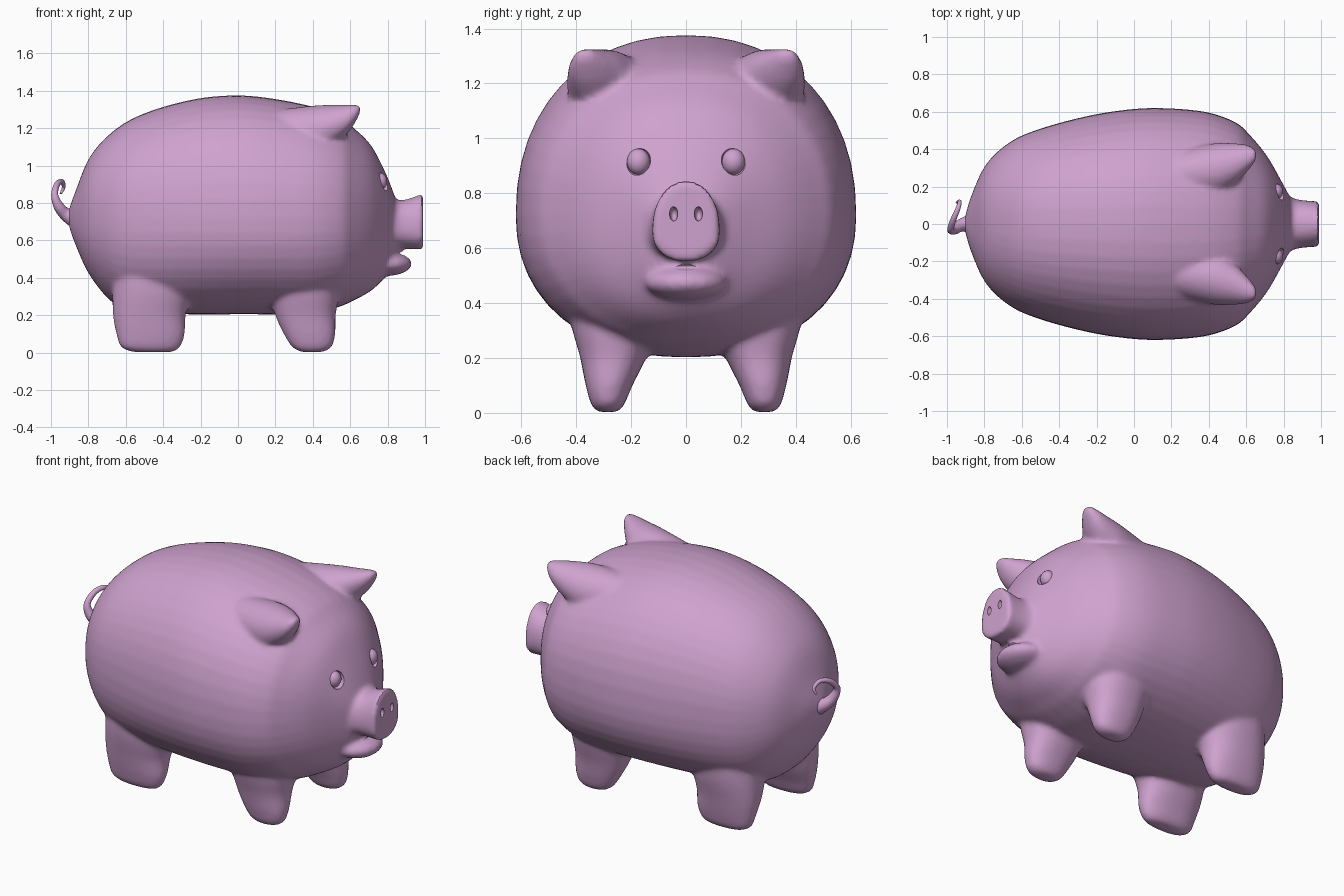
import bpy, bmesh
from math import cos, sin, pi
from mathutils import Vector

if "Cube" in bpy.data.objects:
    bpy.data.objects.remove(bpy.data.objects["Cube"])

pink = bpy.data.materials.new("pink")
pink.diffuse_color = (0.62, 0.36, 0.62, 1)
pink.use_nodes = True
pink.node_tree.nodes["Principled BSDF"].inputs["Base Color"].default_value = pink.diffuse_color


def catmull(rows, steps=5):
    """Smoothly interpolate the station rows."""
    out = []
    for i in range(len(rows) - 1):
        p = [rows[max(i - 1, 0)], rows[i], rows[i + 1], rows[min(i + 2, len(rows) - 1)]]
        for k in range(steps):
            t = k / steps
            out.append([0.5 * (2 * b + (c - a) * t + (2 * a - 5 * b + 4 * c - d) * t * t
                               + (3 * b - a - 3 * c + d) * t ** 3) for a, b, c, d in zip(*p)])
    return out + [list(rows[-1])]


def loft(bm, rows, upright=False, side=1, mid=None, n=2.0, seg=48):
    """Rows are (position, centre y, half width, low, high); runs along x, or z if upright."""
    rings = []
    for t, cy, ry, lo, hi in catmull(rows):
        m = (lo + hi) / 2 if mid is None else min(max(mid, lo), hi)
        ring = []
        for k in range(seg):
            c, s = cos(2 * pi * k / seg), sin(2 * pi * k / seg)
            u = abs(c) ** (2 / n) * (1 if c > 0 else -1) * ry + cy
            v = m + abs(s) ** (2 / n) * ((hi - m) if s > 0 else (lo - m))
            ring.append(bm.verts.new((v, u * side, t) if upright else (t, u * side, v)))
        rings.append(ring)
    for a, b in zip(rings, rings[1:]):
        for k in range(seg):
            j = (k + 1) % seg
            bm.faces.new((a[k], a[j], b[j], b[k]))
    bm.faces.new(rings[0][::-1])
    bm.faces.new(rings[-1])


def ellipsoid(bm, centre, radii):
    vs = bmesh.ops.create_uvsphere(bm, u_segments=24, v_segments=16, radius=1)["verts"]
    for v in vs:
        v.co = Vector([c + r * p for c, r, p in zip(centre, radii, v.co)])


def finish(bm, name):
    bmesh.ops.recalc_face_normals(bm, faces=bm.faces)
    me = bpy.data.meshes.new(name)
    bm.to_mesh(me)
    bm.free()
    ob = bpy.data.objects.new(name, me)
    bpy.context.collection.objects.link(ob)
    me.materials.append(pink)
    me.shade_smooth()
    return ob


def apply(ob):
    bpy.context.view_layer.update()
    bpy.context.view_layer.objects.active = ob
    for m in list(ob.modifiers):
        bpy.ops.object.modifier_apply(modifier=m.name)


# Barrel body
bm = bmesh.new()
loft(bm, [(-0.905, 0, 0.03, 0.68, 0.76), (-0.87, 0, 0.15, 0.58, 0.86),
          (-0.79, 0, 0.32, 0.41, 1.05), (-0.66, 0, 0.44, 0.26, 1.19),
          (-0.50, 0, 0.51, 0.21, 1.28), (-0.26, 0, 0.575, 0.205, 1.35),
          (-0.05, 0, 0.61, 0.205, 1.375), (0.14, 0, 0.62, 0.205, 1.365),
          (0.38, 0, 0.60, 0.205, 1.32), (0.54, 0, 0.545, 0.245, 1.26),
          (0.62, 0, 0.475, 0.28, 1.20), (0.71, 0, 0.365, 0.33, 1.11),
          (0.785, 0, 0.235, 0.40, 0.97), (0.84, 0, 0.13, 0.47, 0.83),
          (0.86, 0, 0.06, 0.55, 0.75)], mid=0.72, n=2.2)

# Snout and lower lip
loft(bm, [(0.72, 0, 0.22, 0.50, 0.88), (0.80, 0, 0.165, 0.54, 0.84),
          (0.86, 0, 0.135, 0.555, 0.815), (0.92, 0, 0.125, 0.555, 0.825),
          (0.985, 0, 0.122, 0.55, 0.85), (0.99, 0, 0.12, 0.552, 0.848)], mid=0.66, n=2.2)
ellipsoid(bm, (0.79, 0, 0.475), (0.14, 0.15, 0.065))

# Legs and ears, both sides
for s in (1, -1):
    loft(bm, [(0.003, 0.285, 0.035, 0.34, 0.45), (0.03, 0.285, 0.06, 0.29, 0.50),
              (0.10, 0.28, 0.085, 0.245, 0.52), (0.20, 0.265, 0.12, 0.20, 0.522),
              (0.33, 0.25, 0.17, 0.17, 0.54), (0.50, 0.24, 0.20, 0.2, 0.52)],
         upright=True, side=s, n=2.3)
    loft(bm, [(0.003, 0.285, 0.035, -0.56, -0.35), (0.03, 0.285, 0.06, -0.625, -0.31),
              (0.10, 0.28, 0.085, -0.65, -0.285), (0.20, 0.265, 0.12, -0.668, -0.28),
              (0.33, 0.25, 0.16, -0.67, -0.25), (0.50, 0.24, 0.18, -0.66, -0.25)],
         upright=True, side=s, n=2.3)
    loft(bm, [(0.22, 0.26, 0.13, 1.02, 1.30), (0.42, 0.29, 0.14, 1.05, 1.322),
              (0.53, 0.32, 0.112, 1.12, 1.325), (0.60, 0.35, 0.075, 1.19, 1.326),
              (0.64, 0.365, 0.042, 1.255, 1.326), (0.655, 0.37, 0.018, 1.29, 1.322)], side=s)
body = finish(bm, "body")

# Fuse the parts into one soft skin
m = body.modifiers.new("fuse", "REMESH")
m.mode, m.voxel_size, m.use_smooth_shade = "VOXEL", 0.014, True
m = body.modifiers.new("soften", "SMOOTH")
m.factor, m.iterations = 0.5, 6
apply(body)

# Eye sockets, nostrils and mouth line, carved out
bm = bmesh.new()
eyes = []
for s in (1, -1):
    hit = body.ray_cast(Vector((2, 0.173 * s, 0.915)), Vector((-1, 0, 0)))[1]
    eyes.append(hit)
    ellipsoid(bm, hit, (0.045, 0.046, 0.052))
    ellipsoid(bm, (0.99, 0.045 * s, 0.725), (0.04, 0.015, 0.026))
ellipsoid(bm, (0.915, 0, 0.532), (0.05, 0.14, 0.014))
cutter = finish(bm, "carving_cutter")
m = body.modifiers.new("carve", "BOOLEAN")
m.operation, m.object, m.solver = "DIFFERENCE", cutter, "EXACT"
apply(body)
bpy.data.objects.remove(cutter)

# Eyeballs
for side, hit in zip(("left", "right"), eyes):
    bm = bmesh.new()
    ellipsoid(bm, hit - Vector((0.022, 0, 0)), (0.04, 0.042, 0.047))
    finish(bm, side + "_eye")

# Curly tail
cu = bpy.data.curves.new("tail", "CURVE")
cu.dimensions, cu.bevel_depth, cu.bevel_resolution, cu.use_fill_caps = "3D", 1.0, 4, True
path = catmull([(-0.86, 0, 0.715, 0.06), (-0.92, -0.005, 0.74, 0.036), (-0.96, -0.028, 0.785, 0.028),
                (-0.98, -0.03, 0.845, 0.019), (-0.967, 0.02, 0.9, 0.016), (-0.942, 0.08, 0.915, 0.013),
                (-0.932, 0.12, 0.885, 0.01), (-0.948, 0.115, 0.85, 0.006)])
sp = cu.splines.new("POLY")
sp.points.add(len(path) - 1)
for p, (x, y, z, r) in zip(sp.points, path):
    p.co, p.radius = (x, y, z, 1), r
sp.use_smooth = True
cu.materials.append(pink)
bpy.context.collection.objects.link(bpy.data.objects.new("tail", cu))

# Keep carved edges crisp
for o in bpy.context.scene.objects:
    o.select_set(o is body)
bpy.context.view_layer.objects.active = body
bpy.ops.object.shade_smooth_by_angle(angle=0.7)
